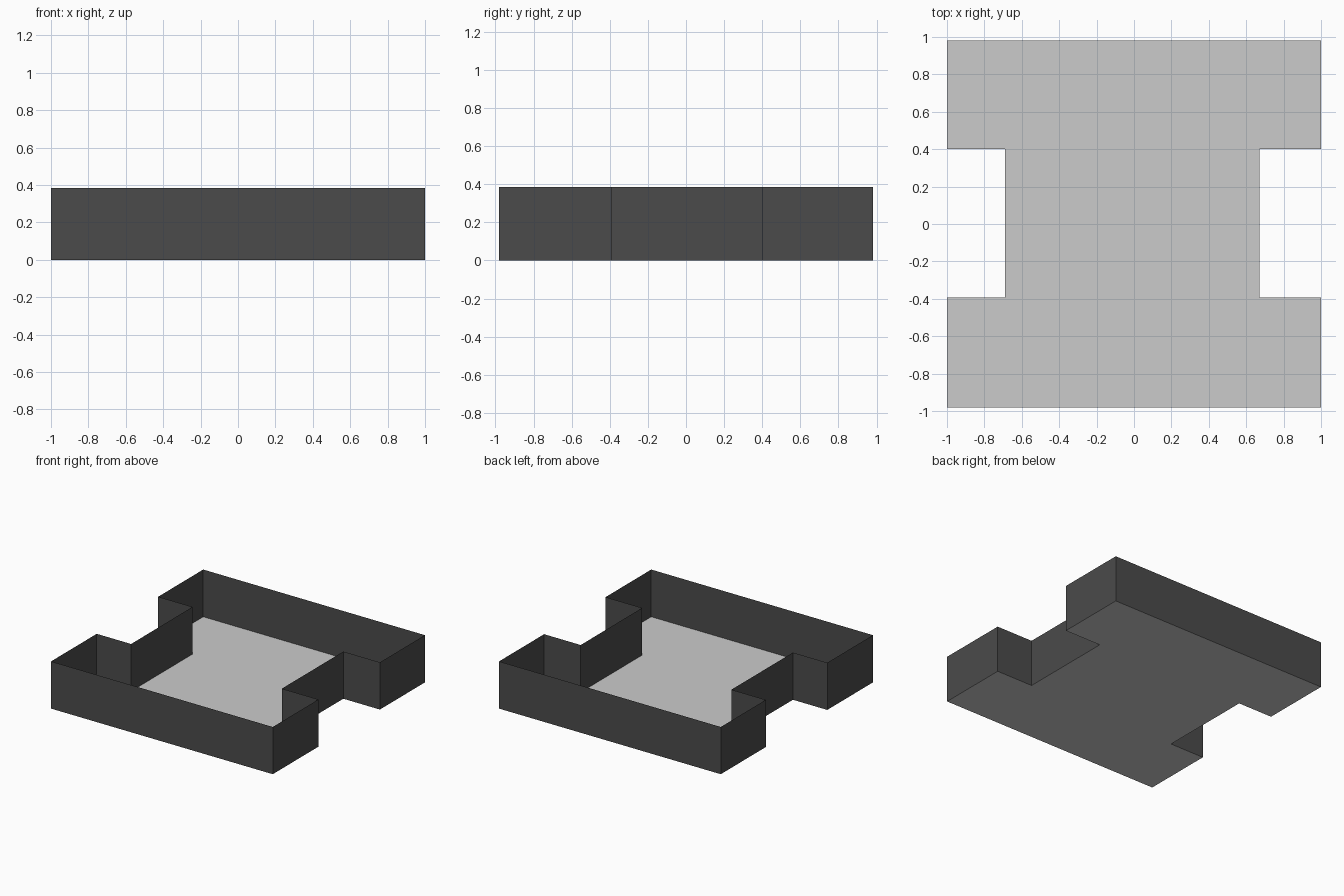
import bpy, bmesh

if "Cube" in bpy.data.objects:
    bpy.data.objects.remove(bpy.data.objects["Cube"])

HEIGHT = 0.385
HALF_X, HALF_Y = 1.0, 0.98
NOTCH_L, NOTCH_R = -0.69, 0.67       # inner walls of the side notches
NOTCH_Y0, NOTCH_Y1 = -0.392, 0.40    # notch extent front to back

# I-shaped outline, counter-clockwise from front left
outline = [
    (-HALF_X, -HALF_Y), (HALF_X, -HALF_Y),
    (HALF_X, NOTCH_Y0), (NOTCH_R, NOTCH_Y0), (NOTCH_R, NOTCH_Y1), (HALF_X, NOTCH_Y1),
    (HALF_X, HALF_Y), (-HALF_X, HALF_Y),
    (-HALF_X, NOTCH_Y1), (NOTCH_L, NOTCH_Y1), (NOTCH_L, NOTCH_Y0), (-HALF_X, NOTCH_Y0),
]


def ring(bm, z):
    return [bm.verts.new((x, y, z)) for x, y in outline]


def add_object(name, bm):
    mesh = bpy.data.meshes.new(name)
    bm.to_mesh(mesh)
    bm.free()
    obj = bpy.data.objects.new(name, mesh)
    bpy.context.collection.objects.link(obj)
    return obj


# Floor
bm = bmesh.new()
bm.faces.new(ring(bm, 0)[::-1])
add_object("floor", bm)

# Thin dark walls standing on the floor outline, open at the top
bm = bmesh.new()
base, top = ring(bm, 0), ring(bm, HEIGHT)
for i in range(len(outline)):
    j = (i + 1) % len(outline)
    bm.faces.new((base[i], base[j], top[j], top[i]))
walls = add_object("walls", bm)

dark = bpy.data.materials.new("dark_grey")
dark.diffuse_color = (0.07, 0.07, 0.07, 1)
dark.use_nodes = True
dark.node_tree.nodes["Principled BSDF"].inputs["Base Color"].default_value = dark.diffuse_color
walls.data.materials.append(dark)
